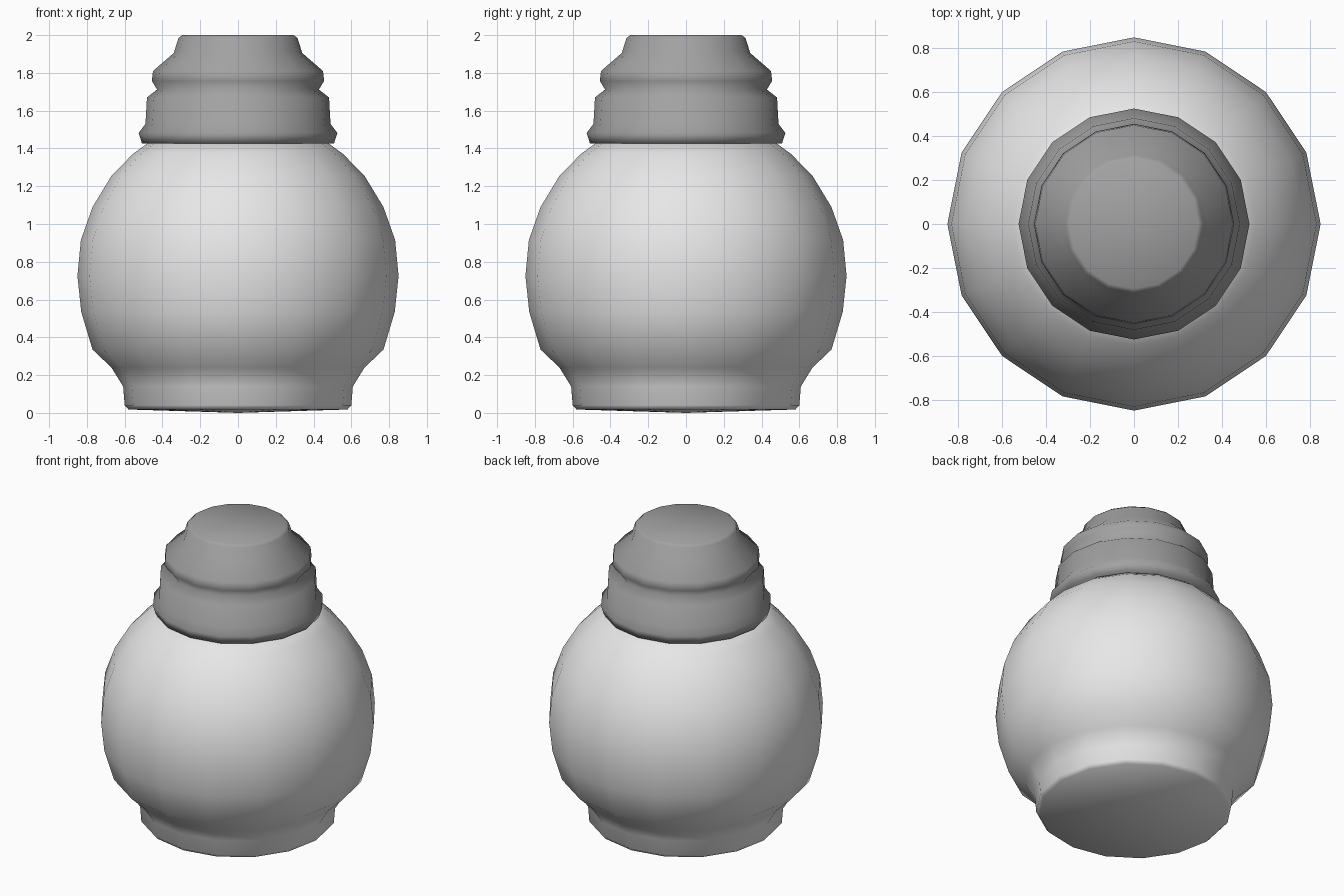
import bpy, bmesh, math

if "Cube" in bpy.data.objects:
    bpy.data.objects.remove(bpy.data.objects["Cube"])

SIDES = 16


def material(name, rgb):
    m = bpy.data.materials.new(name)
    m.diffuse_color = (*rgb, 1.0)
    m.use_nodes = True
    m.node_tree.nodes["Principled BSDF"].inputs["Base Color"].default_value = m.diffuse_color
    return m


def lathe(name, profile, mat, angle, bottom_tip=None):
    """Revolve (radius, z) points, listed bottom to top, and cap both ends."""
    bm = bmesh.new()
    rings = []
    for r, z in profile:
        rings.append([bm.verts.new((r * math.cos(2 * math.pi * i / SIDES),
                                    r * math.sin(2 * math.pi * i / SIDES), z))
                      for i in range(SIDES)])
    for a, b in zip(rings, rings[1:]):
        for i in range(SIDES):
            j = (i + 1) % SIDES
            bm.faces.new((a[i], a[j], b[j], b[i]))
    bm.faces.new(rings[-1])
    if bottom_tip is None:
        bm.faces.new(rings[0][::-1])
    else:
        tip = bm.verts.new((0, 0, bottom_tip))
        for i in range(SIDES):
            bm.faces.new((tip, rings[0][(i + 1) % SIDES], rings[0][i]))
    bmesh.ops.recalc_face_normals(bm, faces=bm.faces)
    mesh = bpy.data.meshes.new(name)
    bm.to_mesh(mesh)
    bm.free()
    mesh.materials.append(mat)
    ob = bpy.data.objects.new(name, mesh)
    bpy.context.collection.objects.link(ob)
    bpy.ops.object.select_all(action='DESELECT')
    ob.select_set(True)
    bpy.context.view_layer.objects.active = ob
    bpy.ops.object.shade_smooth_by_angle(angle=math.radians(angle))
    return ob


light = material("pale_body", (0.80, 0.80, 0.80))
grey = material("grey_cap", (0.36, 0.36, 0.36))

# Round body with a foot and a slightly bulging base
lathe("body", [
    (0.58, 0.018), (0.60, 0.04), (0.608, 0.14), (0.67, 0.24), (0.77, 0.335),
    (0.83, 0.535), (0.85, 0.725), (0.832, 0.915), (0.77, 1.09),
    (0.67, 1.255), (0.555, 1.372), (0.475, 1.43),
], light, 55, bottom_tip=0.0)

# Stepped cap with a rim, a groove and a flat top
lathe("cap", [
    (0.508, 1.425), (0.526, 1.482), (0.49, 1.53), (0.482, 1.67),
    (0.428, 1.712), (0.456, 1.757), (0.45, 1.81), (0.34, 1.905),
    (0.315, 1.985), (0.295, 2.0),
], grey, 85)
